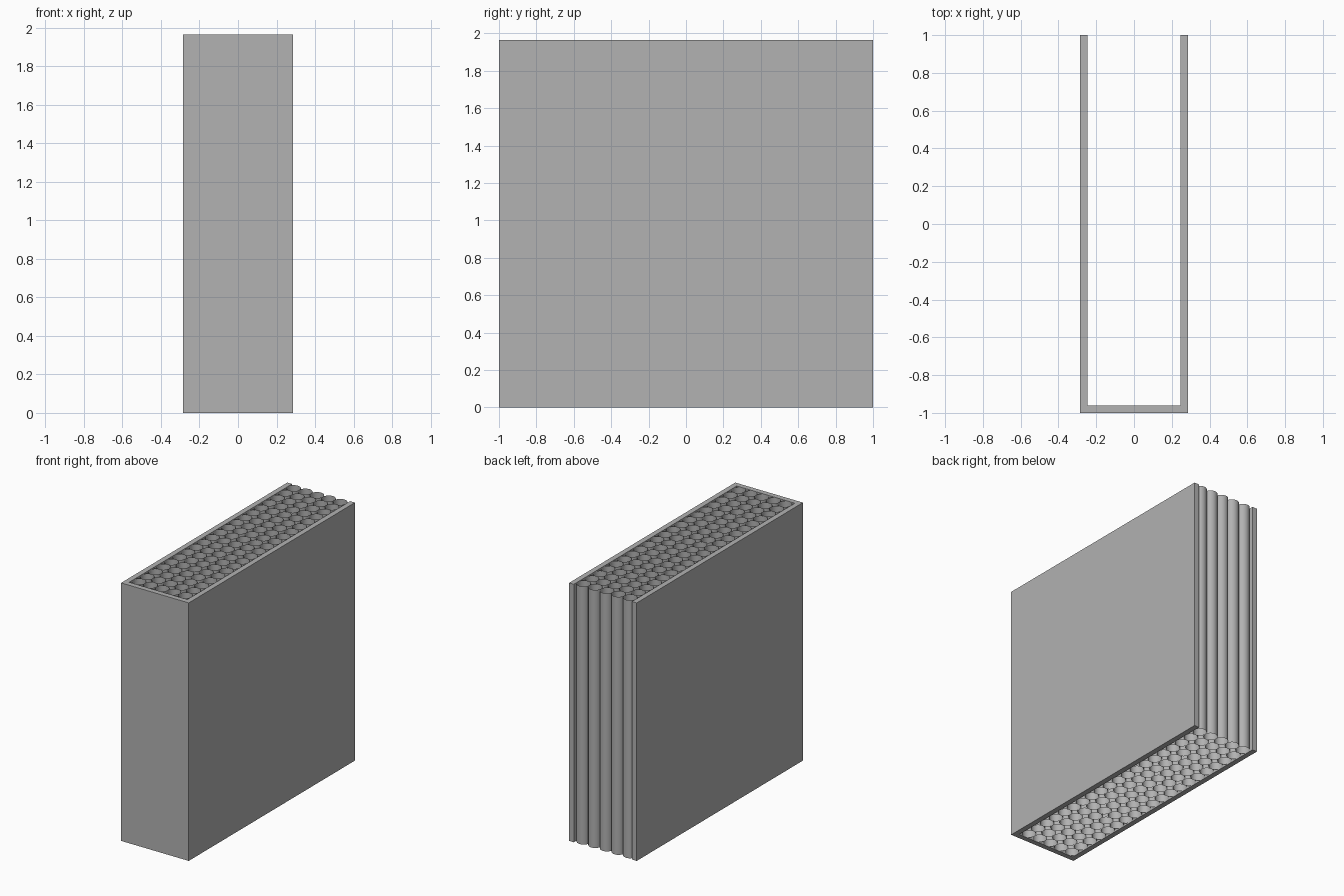
import bpy
import bmesh
import math

cube = bpy.data.objects.get("Cube")
if cube:
    bpy.data.objects.remove(cube, do_unlink=True)

COLS, ROWS = 5, 20
PITCH = 0.098            # tubes touch each other
HEIGHT = 1.965
WALL = 0.04
HALF_IN = COLS * PITCH / 2
HALF_OUT = HALF_IN + WALL
BACK = 1.0
FRONT_IN = BACK - ROWS * PITCH

grey = bpy.data.materials.new("plain grey")
grey.use_nodes = True
colour = (0.445, 0.445, 0.445, 1)
grey.diffuse_color = colour
grey.node_tree.nodes["Principled BSDF"].inputs["Base Color"].default_value = colour


def add_object(name, bm):
    mesh = bpy.data.meshes.new(name)
    bm.to_mesh(mesh)
    bm.free()
    mesh.materials.append(grey)
    obj = bpy.data.objects.new(name, mesh)
    bpy.context.collection.objects.link(obj)
    return obj


# Casing: U-shaped wall, open at the back, top and bottom
bm = bmesh.new()
right = [(-HALF_IN, FRONT_IN), (-HALF_IN, BACK), (-HALF_OUT, BACK), (-HALF_OUT, -1)]
outline = right + [(-x, y) for x, y in reversed(right)]
face = bm.faces.new([bm.verts.new((x, y, 0)) for x, y in outline])
result = bmesh.ops.extrude_face_region(bm, geom=[face], use_keep_orig=True)
top = [v for v in result["geom"] if isinstance(v, bmesh.types.BMVert)]
bmesh.ops.translate(bm, verts=top, vec=(0, 0, HEIGHT))
bmesh.ops.recalc_face_normals(bm, faces=bm.faces)
add_object("casing", bm)

# One thin open-ended tube, shared by the whole bundle
bm = bmesh.new()
bmesh.ops.create_cone(bm, cap_ends=False, segments=32, radius1=PITCH / 2,
                      radius2=PITCH / 2, depth=HEIGHT)
for f in bm.faces:
    f.smooth = True
first = add_object("tube", bm)

# Square grid of tubes filling the casing
for row in range(ROWS):
    for col in range(COLS):
        if row == col == 0:
            tube = first
        else:
            tube = bpy.data.objects.new("tube", first.data)
            bpy.context.collection.objects.link(tube)
        tube.location = (-HALF_IN + (col + 0.5) * PITCH,
                         FRONT_IN + (row + 0.5) * PITCH, HEIGHT / 2)
